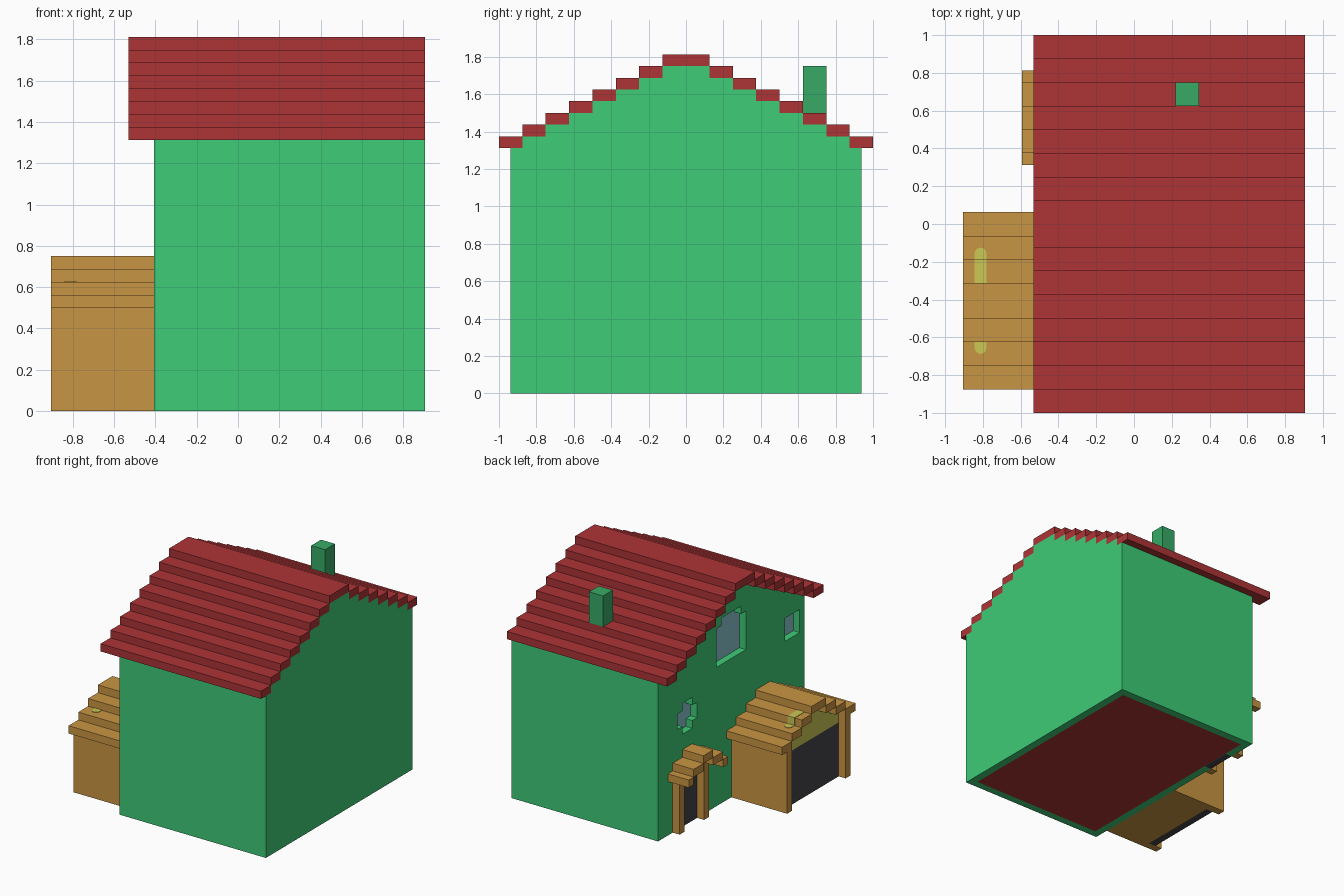
import bpy, bmesh, math
from mathutils import Vector

if "Cube" in bpy.data.objects:
    bpy.data.objects.remove(bpy.data.objects["Cube"])

U = 1 / 16          # block size everything is snapped to
X0 = -14.5 * U      # leftmost plane (garage front)
WALL = X0 + 8 * U   # left wall of the house
XR = X0 + 29 * U    # right wall of the house


def mat(name, r, g, b):
    lin = [((c / 255 + 0.055) / 1.055) ** 2.4 for c in (r, g, b)]
    m = bpy.data.materials.new(name)
    m.diffuse_color = (*lin, 1)
    m.use_nodes = True
    m.node_tree.nodes["Principled BSDF"].inputs["Base Color"].default_value = m.diffuse_color
    return m


RED = mat("roof_red", 174, 52, 54)
GREEN = mat("wall_green", 62, 204, 119)
DARKGREEN = mat("chimney_green", 56, 170, 102)
WOOD = mat("wood_tan", 201, 149, 67)
DARK = mat("door_charcoal", 70, 68, 71)
GLASS = mat("window_glass", 140, 198, 208)
YELLOW = mat("lamp_yellow", 203, 200, 84)


def finish(name, bm, *mats):
    bmesh.ops.recalc_face_normals(bm, faces=bm.faces[:])
    me = bpy.data.meshes.new(name)
    bm.to_mesh(me)
    bm.free()
    for m in mats:
        me.materials.append(m)
    ob = bpy.data.objects.new(name, me)
    bpy.context.collection.objects.link(ob)
    return ob


def boxes(name, m, *ranges):
    """One object from boxes given as (x0, x1, y0, y1, z0, z1)."""
    bm = bmesh.new()
    for x0, x1, y0, y1, z0, z1 in ranges:
        for v in bmesh.ops.create_cube(bm, size=1)["verts"]:
            v.co = Vector((x1 if v.co.x > 0 else x0,
                           y1 if v.co.y > 0 else y0,
                           z1 if v.co.z > 0 else z0))
    return finish(name, bm, m)


def extrude(bm, pts, offset):
    f = bm.faces.new([bm.verts.new(p) for p in pts])
    new = bmesh.ops.extrude_face_region(bm, geom=[f], use_keep_orig=True)["geom"]
    bmesh.ops.translate(bm, vec=offset,
                        verts=[g for g in new if isinstance(g, bmesh.types.BMVert)])


def prism(name, m, yz, x0, x1):
    bm = bmesh.new()
    extrude(bm, [(x0, y, z) for y, z in yz], (x1 - x0, 0, 0))
    return finish(name, bm, m)


def stepped(cy, halves, base, z_low):
    """Symmetric stepped outline: each narrower half width is one block higher."""
    right = []
    for i, h in enumerate(halves):
        z = z_low + i * U
        right += [(h, base if i == 0 else z - U), (h, z)]
    return [(cy + h, z) for h, z in right] + [(cy - h, z) for h, z in reversed(right)]


def step_roof(name, m, x0, x1, cy, halves, z_low):
    parts = []
    for i, h in enumerate(halves):
        z = z_low + i * U
        if i == len(halves) - 1:
            parts.append((x0, x1, cy - h, cy + h, z, z + U))
        else:
            n = halves[i + 1]
            parts += [(x0, x1, cy + n, cy + h, z, z + U), (x0, x1, cy - h, cy - n, z, z + U)]
    return boxes(name, m, *parts)


# House body with stepped gable; red floor inset in the underside
body = prism("house_walls", GREEN,
             stepped(0, [15 * U] + [k * U for k in range(14, 0, -2)], 0, 21 * U), WALL, XR)
body.data.materials.append(RED)
bm = bmesh.new()
bm.from_mesh(body.data)
bottom = [f for f in bm.faces if f.normal.z < -0.9 and f.calc_center_median().z < 0.01]
bmesh.ops.inset_region(bm, faces=bottom, thickness=U, use_even_offset=True)
for f in bottom:
    f.material_index = 1
bm.to_mesh(body.data)
bm.free()

# Window and door outlines on the left wall (y, z)
big = stepped(0, [3 * U, 2 * U], 18 * U, 23 * U)
small = [(-14 * U, 16 * U), (-11 * U, 16 * U), (-11 * U, 19 * U), (-14 * U, 19 * U)]
cross = [(9, 12), (10, 12), (10, 13), (11, 13), (11, 15), (10, 15),
         (10, 16), (8, 16), (8, 15), (7, 15), (7, 13), (8, 13), (8, 12)]
cross = [(y * U, z * U) for y, z in cross]
openings = {"arched_window": big, "square_window": small, "round_window": cross}

# Cut the recesses, then set the glass at their backs
cutters = [prism("cutter", GREEN, o, WALL - U, WALL + U) for o in openings.values()]
cutters.append(boxes("cutter", GREEN, (WALL - U, WALL + 0.06, 7 * U, 11 * U, -U, 7 * U)))
for c in cutters:
    c.hide_render = True
    b = body.modifiers.new("cut", "BOOLEAN")
    b.operation, b.solver, b.object = "DIFFERENCE", "EXACT", c
dg = bpy.context.evaluated_depsgraph_get()
cut_mesh = bpy.data.meshes.new_from_object(body.evaluated_get(dg))
body.modifiers.clear()
body.data = cut_mesh
for c in cutters:
    bpy.data.objects.remove(c)
for name, o in openings.items():
    prism(name, GLASS, o, WALL + U - 0.005, WALL + U)
boxes("front_door", DARK, (WALL, WALL + 0.06, 7 * U, 11 * U, 0, 7 * U))

# Main roof and chimney
step_roof("main_roof", RED, WALL - 2 * U, XR, 0, [k * U for k in range(16, 0, -2)], 21 * U)
boxes("chimney", DARKGREEN, (X0 + 18 * U, X0 + 20 * U, 10 * U, 12 * U, 24 * U, 28 * U))

# Garage: stepped roof, side walls, solid body behind door and yellow gable
GC = -6.5 * U
step_roof("garage_roof", WOOD, X0, WALL, GC, [7.5 * U, 5.5 * U, 3.5 * U, 1.5 * U], 8 * U)
boxes("garage_side_walls", WOOD,
      (X0, WALL, -U, 0, 0, 8 * U), (X0, WALL, -13 * U, -12 * U, 0, 8 * U))
gable = [5.5 * U, 3.5 * U, 1.5 * U]
prism("garage_body", WOOD, stepped(GC, gable, 0, 9 * U), X0 + 2 * U, WALL)
boxes("garage_door", DARK, (X0 + U, X0 + 2 * U, -12 * U, -U, 0, 7 * U))
prism("garage_gable", YELLOW, stepped(GC, gable, 7 * U, 9 * U), X0 + U, X0 + 2 * U)


# Yellow patches showing on the garage roof
def patch(name, y_flat, y_mid, z):
    s = 1 if y_mid > y_flat else -1
    cx, r = X0 + 1.5 * U, U / 2
    pts = [(cx - r, y_flat, z), (cx + r, y_flat, z)]
    pts += [(cx + r * math.cos(a), y_mid + s * r * math.sin(a), z)
            for a in (math.pi * k / 8 for k in range(9))]
    bm = bmesh.new()
    extrude(bm, pts, (0, 0, 0.003))
    finish(name, bm, YELLOW)


patch("roof_patch_back", -3 * U, -2.5 * U, 10 * U)
patch("roof_patch_front", -10 * U, -10.5 * U, 10 * U)
boxes("roof_patch_upper", YELLOW,
      (X0 + U, X0 + 2 * U, -5 * U, -3 * U + 0.003, 10 * U, 11 * U + 0.003))

# Porch over the front door
step_roof("porch_roof", WOOD, X0 + 5 * U, WALL, 9 * U, [4 * U, 3 * U, U], 7 * U)
boxes("porch_posts", WOOD,
      *[(WALL - U, WALL, y * U, (y + 1) * U, 0, 8 * U) for y in (6, 11)])
